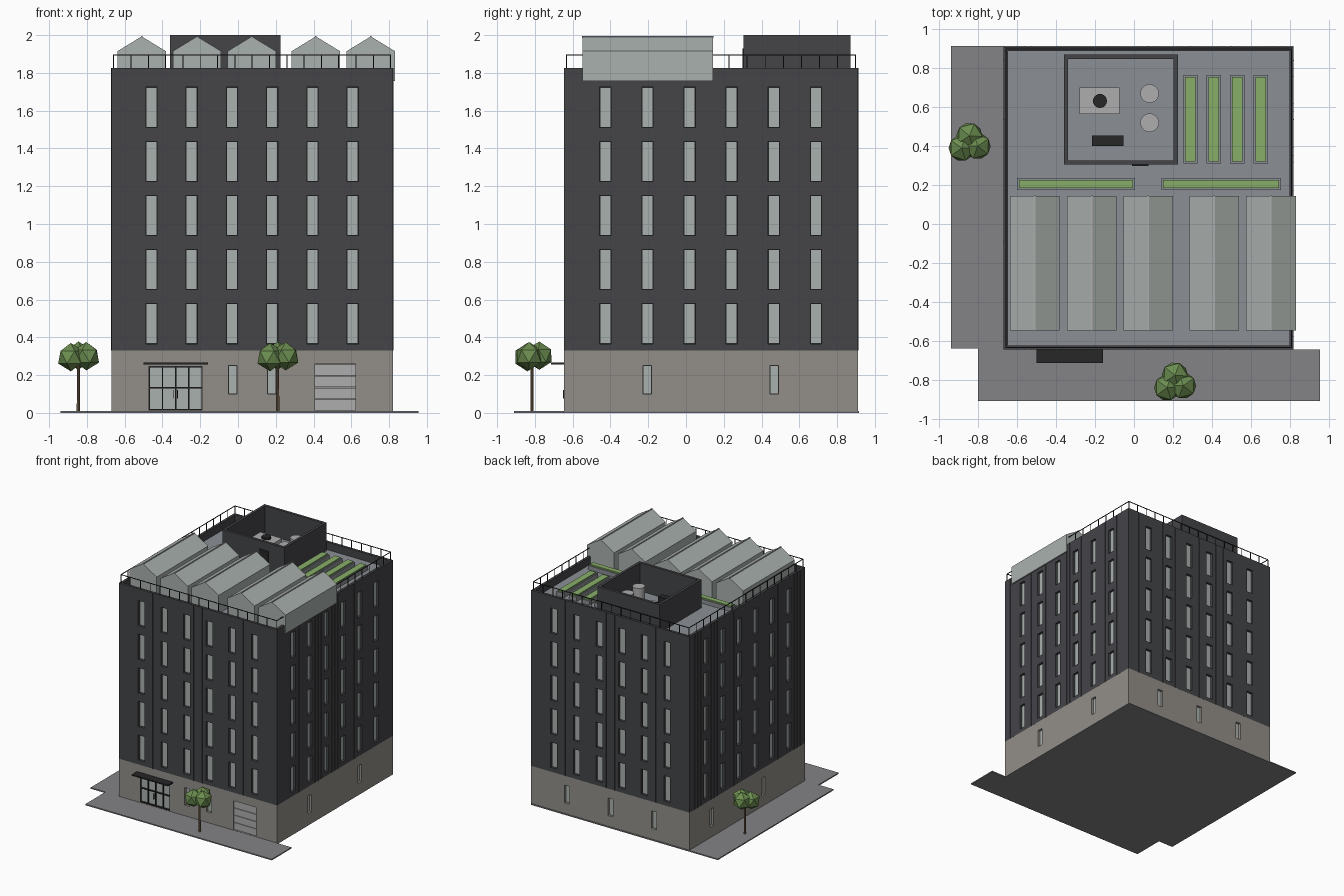
import bpy, bmesh, math
from mathutils import Matrix, Vector

if "Cube" in bpy.data.objects:
    bpy.data.objects.remove(bpy.data.objects["Cube"])


def mat(name, r, g, b):
    m = bpy.data.materials.new(name)
    m.diffuse_color = (r, g, b, 1)
    m.use_nodes = True
    m.node_tree.nodes["Principled BSDF"].inputs["Base Color"].default_value = m.diffuse_color
    return m


DARK = mat("dark_cladding", .058, .059, .066)
BLACK = mat("black_metal", .02, .02, .022)
STONE = mat("stone", .29, .275, .25)
GLASS = mat("glass", .40, .44, .42)
PAVE = mat("paving", .23, .23, .24)
ROOF = mat("roofing", .26, .28, .30)
METAL = mat("light_metal", .42, .42, .42)
LEAF = mat("leaf", .15, .27, .08)
GRASS = mat("crops", .25, .43, .14)
BARK = mat("bark", .20, .13, .07)


def finish(name, bm, m):
    bmesh.ops.recalc_face_normals(bm, faces=bm.faces)
    me = bpy.data.meshes.new(name)
    bm.to_mesh(me)
    bm.free()
    ob = bpy.data.objects.new(name, me)
    bpy.context.collection.objects.link(ob)
    if m:
        me.materials.append(m)
    return ob


def boxes(name, items, m=None):
    """One object from boxes given as (x0, x1, y0, y1, z0, z1)."""
    bm = bmesh.new()
    for x0, x1, y0, y1, z0, z1 in items:
        c = Vector(((x0 + x1) / 2, (y0 + y1) / 2, (z0 + z1) / 2))
        mx = Matrix.Translation(c) @ Matrix.Diagonal((x1 - x0, y1 - y0, z1 - z0, 1))
        bmesh.ops.create_cube(bm, size=1, matrix=mx)
    return finish(name, bm, m)


def prism(name, pts, vec, m):
    bm = bmesh.new()
    f = bm.faces.new([bm.verts.new(p) for p in pts])
    r = bmesh.ops.extrude_face_region(bm, geom=[f])
    bmesh.ops.translate(bm, vec=vec, verts=[v for v in r["geom"] if isinstance(v, bmesh.types.BMVert)])
    return finish(name, bm, m)


def cyl(name, x, y, z0, z1, r, m, n=20, r2=None):
    bm = bmesh.new()
    bmesh.ops.create_cone(bm, cap_ends=True, segments=n, radius1=r, radius2=r2 or r, depth=z1 - z0,
                          matrix=Matrix.Translation((x, y, (z0 + z1) / 2)))
    return finish(name, bm, m)


def carve(ob, cutters):
    for c in cutters:
        md = ob.modifiers.new("cut", "BOOLEAN")
        md.operation, md.solver, md.object = "DIFFERENCE", "EXACT", c
    me = bpy.data.meshes.new_from_object(ob.evaluated_get(bpy.context.evaluated_depsgraph_get()))
    ob.modifiers.clear()
    ob.data = me
    for c in cutters:
        bpy.data.objects.remove(c)


X0, X1, Y0, Y1 = -.67, .82, -.645, .91
ZB, ZR, ZP = .33, 1.76, 1.825


def on_wall(side, u, w, z0, z1, d0, d1):
    """Box on a wall: centre u, width w, from depth d0 to d1 inward."""
    a, b = u - w / 2, u + w / 2
    return {"front": (a, b, Y0 + d0, Y0 + d1, z0, z1), "back": (a, b, Y1 - d1, Y1 - d0, z0, z1),
            "left": (X0 + d0, X0 + d1, a, b, z0, z1), "right": (X1 - d1, X1 - d0, a, b, z0, z1)}[side]


# paving slab under everything
prism("pavement", [(x, y, 0) for x, y in [(-.8, -.91), (.955, -.91), (.955, Y0), (X1, Y0), (X1, .915),
      (-.94, .915), (-.94, -.64), (-.8, -.64)]], (0, 0, .01), PAVE)

# window layout
cols_x = [-.458 + .213 * i for i in range(6)]
cols_y = [-.427 + .223 * i for i in range(6)]
upper = [(s, u, .06, .366 + .286 * k, .58 + .286 * k) for s in ("front", "back", "left", "right")
         for u in (cols_x if s in ("front", "back") else cols_y) for k in range(5)]
lower = [(s, u, .046, .1, .25) for s, us in (("front", (-.027, .178)), ("back", (-.335, .075, .485)),
         ("left", (-.08, .61)), ("right", (-.205, .468))) for u in us]
door = ("front", -.33, .285, .012, .247)
garage = ("front", .515, .215, .012, .26)

# walls with recessed openings, and the sunken roof behind the parapet
tower = boxes("upper_walls", [(X0, X1, Y0, Y1, ZB, ZP)], DARK)
carve(tower, [boxes("cut_a", [on_wall(*w, -.03, .025) for w in upper]),
              boxes("cut_b", [(X0 + .022, X1 - .022, Y0 + .022, Y1 - .022, ZR - .01, 2)])])
base = boxes("ground_floor_walls", [(X0, X1, Y0, Y1, .005, ZB)], STONE)
carve(base, [boxes("cut_c", [on_wall(*w, -.03, .025) for w in lower + [door, garage]])])
boxes("roof_deck", [(X0 + .02, X1 - .02, Y0 + .02, Y1 - .02, ZR - .012, ZR)], ROOF)

# glass panes, leaving a dark gap as frame
boxes("window_glass", [on_wall(s, u, w - .007, a + .003, b - .003, .017, .027)
                       for s, u, w, a, b in upper + lower], GLASS)
boxes("window_frames", [on_wall(s, u, w, a, b, .021, .028) for s, u, w, a, b in upper + lower], BLACK)

# vertical cladding seams between the windows
seams = []
for s, us in (("front", cols_x), ("back", cols_x), ("left", cols_y), ("right", cols_y)):
    step = us[1] - us[0]
    for i in range(7):
        mid = us[0] + (i - .5) * step
        seams += [on_wall(s, mid + o, .003, ZB, ZP, -.002, .002) for o in (-.04, 0, .04)]
boxes("cladding_seams", seams, DARK)

# entrance and canopy
boxes("entrance_glass", [on_wall("front", -.33, .28, .012, .245, .015, .027)], GLASS)
bars = [on_wall("front", -.33 + o, .007, .012, .247, .004, .02) for o in (-.139, -.07, 0, .07, .139)]
bars += [on_wall("front", -.33, .285, z, z + .008, .004, .02) for z in (.012, .13, .239)]
bars += [on_wall("front", -.33 + o, .004, .075, .12, -.006, .006) for o in (-.01, .01)]
boxes("entrance_frame", bars, BLACK)
boxes("entrance_canopy", [(-.5, -.16, -.715, Y0 + .005, .257, .267)], BLACK)

# sectional garage door
boxes("garage_door", [on_wall("front", .515, .213, .013 + .0617 * i, .071 + .0617 * i, .01, .027)
                      for i in range(4)], METAL)

# roof railing
rail, e, t = [], .012, .0025
for a in (X0 + e, X1 - e):
    rail.append((a - t, a + t, Y0 + e, Y1 - e, 1.892, 1.897))
    rail += [(a - t, a + t, y - t, y + t, ZP - .005, 1.894)
             for y in [Y0 + e + (Y1 - Y0 - 2 * e) * i / 16 for i in range(17)]]
for b in (Y0 + e, Y1 - e):
    rail.append((X0 + e, X1 - e, b - t, b + t, 1.892, 1.897))
    rail += [(x - t, x + t, b - t, b + t, ZP - .005, 1.894)
             for x in [X0 + e + (X1 - X0 - 2 * e) * i / 16 for i in range(1, 16)]]
boxes("roof_railing", rail, BLACK)

# row of gabled greenhouses
for i, x in enumerate((-.51, -.217, .073, .412, .703)):
    h = .128
    prism(f"greenhouse_{i}", [(x - h, -.548, 1.756), (x + h, -.548, 1.756), (x + h, -.548, 1.915),
          (x, -.548, 1.993), (x - h, -.548, 1.915)], (0, .692, 0), GLASS)
    boxes(f"greenhouse_ridge_{i}", [(x - .004, x + .004, -.55, .146, 1.985, 1.996)], METAL)

# open plant enclosure with equipment
EX0, EX1, EY0, EY1, w = -.36, .225, .305, .87, .022
boxes("plant_enclosure", [(EX0, EX1, EY0, EY0 + w, ZR, 2), (EX0, EX1, EY1 - w, EY1, ZR, 2),
      (EX0, EX0 + w, EY0 + w, EY1 - w, ZR, 2), (EX1 - w, EX1, EY0 + w, EY1 - w, ZR, 2)], DARK)
boxes("enclosure_door", [(-.01, .075, EY0 - .006, EY0 + .005, ZR, 1.93)], BLACK)
boxes("air_unit", [(-.28, -.075, .565, .70, ZR, 1.85)], METAL)
cyl("air_unit_fan", -.175, .632, 1.84, 1.868, .036, BLACK)
for i, y in enumerate((.67, .52)):
    cyl(f"water_tank_{i}", .08, y, ZR, 1.91, .048, METAL)
boxes("control_cabinet", [(-.215, -.055, .40, .455, ZR, 1.83)], BLACK)

# planting beds
beds = [(x - .037, x + .037, .31, .765, ZR, 1.795) for x in (.29, .41, .53, .65)]
beds += [(-.6, .005, .175, .237, ZR, 1.795), (.14, .755, .175, .237, ZR, 1.795)]
boxes("planter_boxes", beds, ROOF)
boxes("planter_crops", [(a + .01, b - .01, c + .01, d - .01, ZR + .005, 1.805)
                        for a, b, c, d, _, _ in beds], GRASS)

# faceted street trees
for i, (x, y) in enumerate(((-.845, .415), (.21, -.815))):
    cyl(f"tree_trunk_{i}", x, y, .005, .28, .009, BARK, 8, .007)
    bm = bmesh.new()
    for k, (dx, dy, dz) in enumerate(((-.04, -.025, .295), (.042, -.015, .3), (0, .038, .303))):
        bmesh.ops.create_icosphere(bm, subdivisions=1, radius=.075, matrix=Matrix.Translation((x + dx, y + dy, dz))
                                   @ Matrix.Rotation(k * .6, 4, "Z"))
    finish(f"tree_crown_{i}", bm, LEAF)
